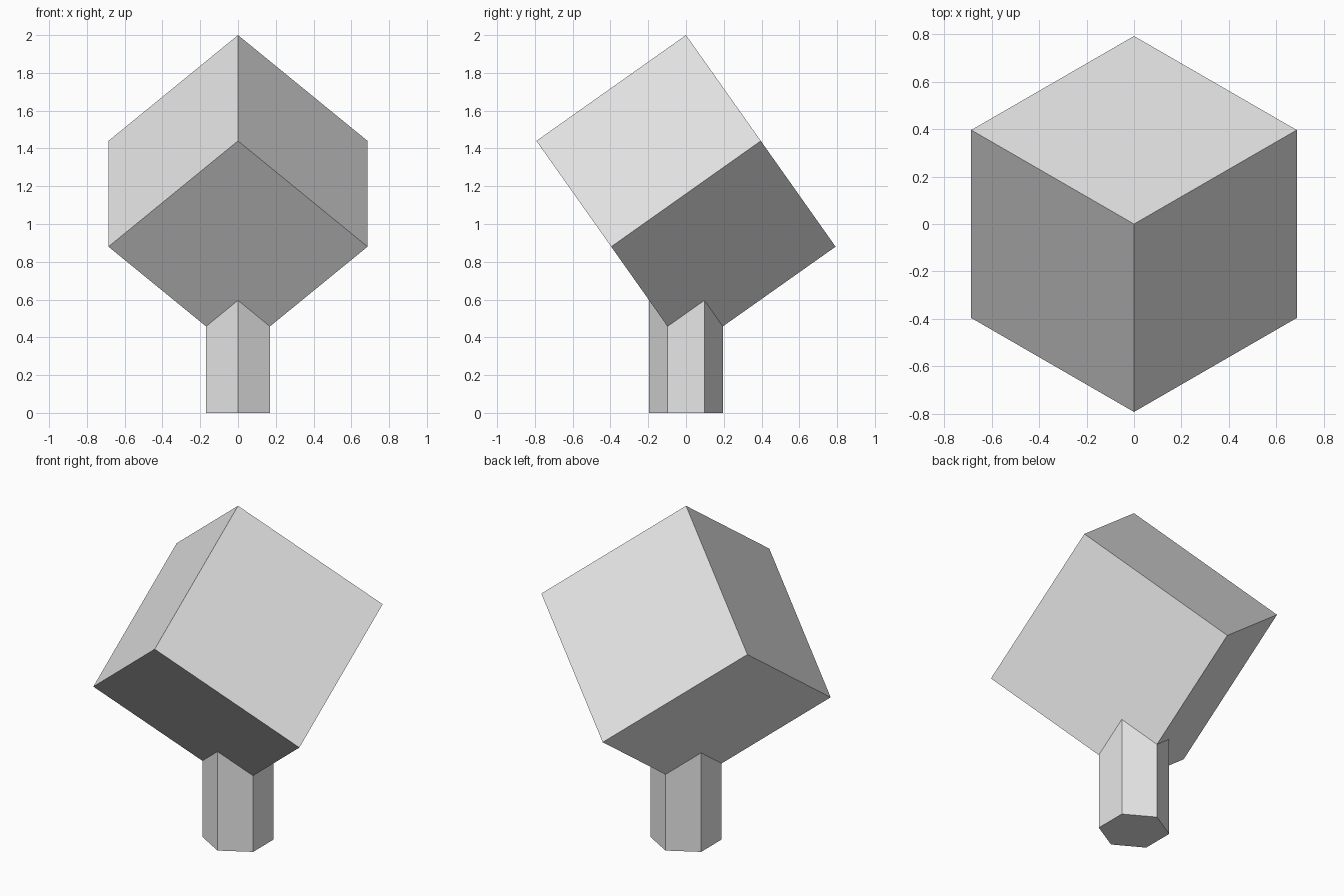
import bpy
from math import atan, radians, sqrt
from mathutils import Matrix

default = bpy.data.objects.get("Cube")
if default:
    bpy.data.objects.remove(default, do_unlink=True)

# One plain grey for the whole model
GREY = (0.8, 0.8, 0.8, 1.0)
grey = bpy.data.materials.new("plain_grey")
grey.use_nodes = True
grey.diffuse_color = GREY
grey.node_tree.nodes["Principled BSDF"].inputs["Base Color"].default_value = GREY

EDGE = 0.97
HALF_DIAGONAL = EDGE * sqrt(3) / 2
STEM_RADIUS = 0.195
STEM_HEIGHT = 0.6


def finish(name):
    """Name the active part and give it the grey material."""
    obj = bpy.context.object
    obj.name = obj.data.name = name
    obj.data.materials.append(grey)
    return obj


# Cube head balanced on one corner, one upper edge facing the front
bpy.ops.mesh.primitive_cube_add(size=EDGE)
head = finish("cube_head")
head.data.transform(Matrix.Rotation(-atan(sqrt(2)), 4, "X")
                    @ Matrix.Rotation(radians(45), 4, "Z"))
head.location.z = 2 - HALF_DIAGONAL

# Six-sided stem running up into the lowest corner
bpy.ops.mesh.primitive_cylinder_add(vertices=6, radius=STEM_RADIUS,
                                    depth=STEM_HEIGHT,
                                    location=(0, 0, STEM_HEIGHT / 2))
finish("hexagonal_stem")
